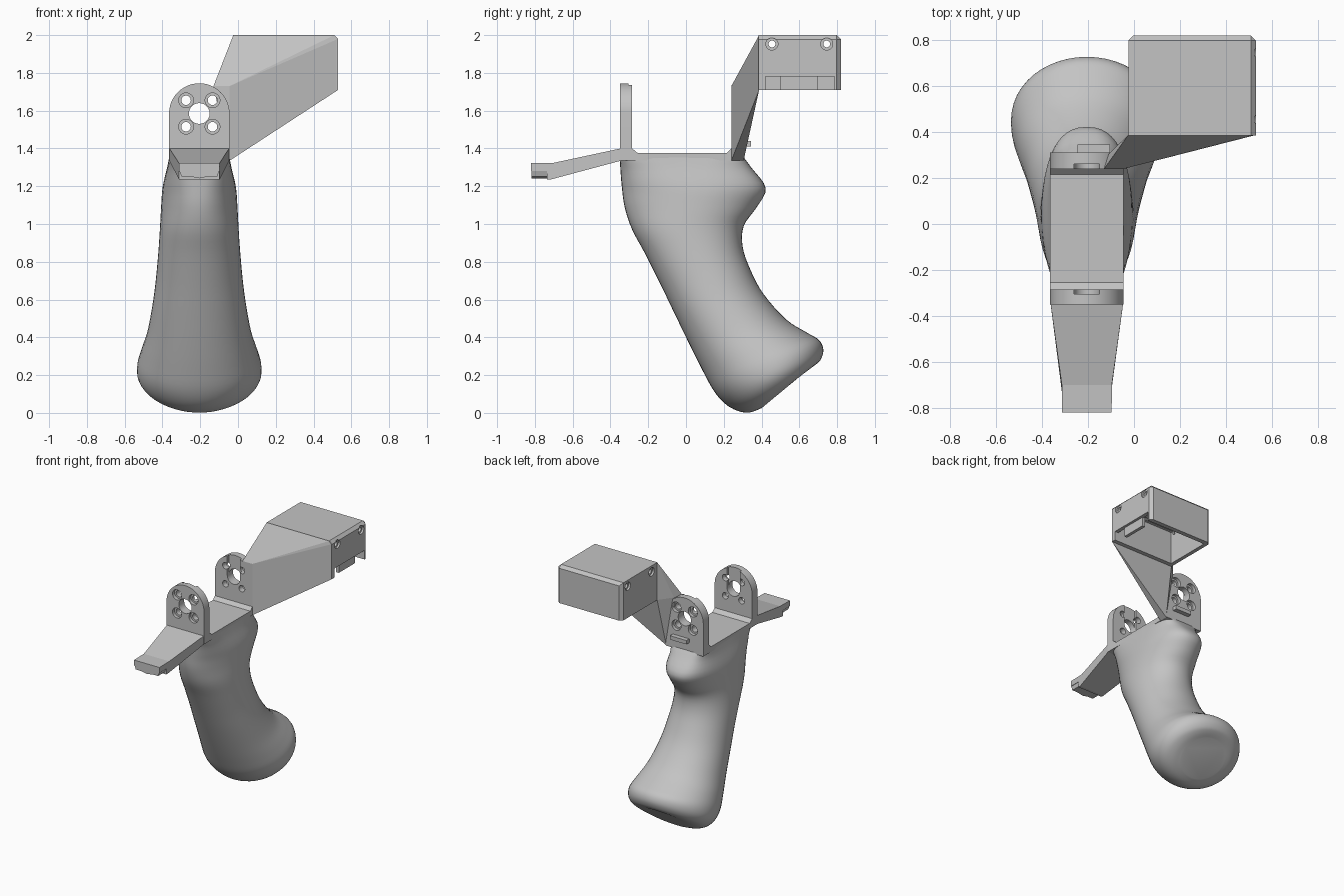
import bpy, bmesh, math
from mathutils import Vector

cube = bpy.data.objects.get("Cube")
if cube:
    bpy.data.objects.remove(cube, do_unlink=True)

CX = -0.205          # centre line of the grip
HUB_Z = 1.585        # height of the round mounting holes
PLATE_R = 0.16       # half width of the mount

grey = bpy.data.materials.new("plain_grey")
grey.use_nodes = True
grey.diffuse_color = (0.55, 0.55, 0.55, 1)
grey.node_tree.nodes["Principled BSDF"].inputs["Base Color"].default_value = (0.55, 0.55, 0.55, 1)


def finish(name, bm):
    bmesh.ops.recalc_face_normals(bm, faces=bm.faces)
    mesh = bpy.data.meshes.new(name)
    bm.to_mesh(mesh)
    bm.free()
    mesh.materials.append(grey)
    obj = bpy.data.objects.new(name, mesh)
    bpy.context.collection.objects.link(obj)
    return obj


def prism(name, pts, axis, a, b):
    """Extrude a profile along x (points are y, z) or y (points are x, z)."""
    def place(p, t):
        return (t, p[0], p[1]) if axis == "x" else (p[0], t, p[1])
    bm = bmesh.new()
    lo = [bm.verts.new(place(p, a)) for p in pts]
    hi = [bm.verts.new(place(p, b)) for p in pts]
    bm.faces.new(lo)
    bm.faces.new(hi)
    for i in range(len(pts)):
        j = (i + 1) % len(pts)
        bm.faces.new((lo[i], lo[j], hi[j], hi[i]))
    return finish(name, bm)


def box(name, x0, x1, y0, y1, z0, z1):
    return prism(name, [(y0, z0), (y1, z0), (y1, z1), (y0, z1)], "x", x0, x1)


def rod(name, u, z, r, axis, a, b):
    n = 28
    pts = [(u + r * math.cos(math.tau * i / n), z + r * math.sin(math.tau * i / n)) for i in range(n)]
    return prism(name, pts, axis, a, b)


def cut(obj, cutters):
    bpy.context.view_layer.objects.active = obj
    for c in cutters:
        c.hide_render = True
        mod = obj.modifiers.new("cut", "BOOLEAN")
        mod.operation, mod.solver, mod.object = "DIFFERENCE", "EXACT", c
        bpy.ops.object.modifier_apply(modifier=mod.name)
        bpy.data.objects.remove(c, do_unlink=True)


def smooth(obj, angle):
    bpy.ops.object.select_all(action="DESELECT")
    obj.select_set(True)
    bpy.context.view_layer.objects.active = obj
    bpy.ops.object.shade_smooth_by_angle(angle=math.radians(angle))


# Grip: tilted oval sections (front y, z, back y, z, half width, squareness)
sections = [
    (-0.350, 1.365, 0.300, 1.360, 0.158, 6),
    (-0.348, 1.300, 0.345, 1.300, 0.170, 3.4),
    (-0.340, 1.200, 0.422, 1.190, 0.194, 2.4),
    (-0.325, 1.090, 0.375, 1.090, 0.202, 2.1),
    (-0.285, 0.970, 0.306, 0.990, 0.208, 2.1),
    (-0.215, 0.840, 0.300, 0.880, 0.216, 2.1),
    (-0.130, 0.670, 0.340, 0.760, 0.229, 2.1),
    (-0.065, 0.535, 0.410, 0.630, 0.246, 2.1),
    (0.015, 0.370, 0.530, 0.495, 0.274, 2.1),
    (0.085, 0.230, 0.640, 0.425, 0.307, 2.1),
    (0.145, 0.120, 0.705, 0.385, 0.328, 2.1),
    (0.205, 0.050, 0.727, 0.335, 0.325, 2),
    (0.270, 0.012, 0.715, 0.285, 0.290, 2),
    (0.335, 0.002, 0.690, 0.258, 0.235, 2),
    (0.400, 0.025, 0.650, 0.232, 0.175, 2),
]


def spline(rows, steps):
    out = []
    for i in range(len(rows) - 1):
        p0, p1 = rows[max(i - 1, 0)], rows[i]
        p2, p3 = rows[i + 1], rows[min(i + 2, len(rows) - 1)]
        for s in range(steps):
            t = s / steps
            out.append([b + 0.5 * t * (c - a + t * (2 * a - 5 * b + 4 * c - d + t * (3 * (b - c) + d - a)))
                        for a, b, c, d in zip(p0, p1, p2, p3)])
    return out + [rows[-1]]


def power(v, n):
    return math.copysign(abs(v) ** (2 / n), v)


bm = bmesh.new()
SEG = 48
rings = []
for fy, fz, by, bz, w, n in spline(sections, 4):
    mid = Vector((CX, (fy + by) / 2, (fz + bz) / 2))
    half = Vector((0, (by - fy) / 2, (bz - fz) / 2))
    ring = []
    for k in range(SEG):
        a = math.tau * k / SEG
        p = mid + half * power(math.sin(a), n) + Vector((w * power(math.cos(a), n), 0, 0))
        p.z = max(p.z, 0)
        ring.append(bm.verts.new(p))
    rings.append(ring)
for r0, r1 in zip(rings, rings[1:]):
    for k in range(SEG):
        j = (k + 1) % SEG
        bm.faces.new((r0[k], r0[j], r1[j], r1[k]))
bm.faces.new(rings[0])
bm.faces.new(rings[-1])
smooth(finish("grip", bm), 40)

# Mount base with chamfers running into the two uprights
prism("mount_base", [(-0.35, 1.335), (-0.35, 1.40), (-0.285, 1.40), (-0.255, 1.375), (0.215, 1.375),
                     (0.24, 1.40), (0.305, 1.40), (0.305, 1.335)], "x", CX - PLATE_R, CX + PLATE_R)


# Uprights: arched plates with a hub hole, four counterbored holes and an inner slot
def upright(name, y_out, y_in):
    s = 1 if y_in > y_out else -1
    arch = [(CX - PLATE_R, 1.335), (CX + PLATE_R, 1.335)]
    arch += [(CX + PLATE_R * math.cos(math.pi * i / 24), HUB_Z + PLATE_R * math.sin(math.pi * i / 24))
             for i in range(25)]
    obj = prism(name, arch, "y", y_out, y_in)
    cutters = [rod("cutter", CX, HUB_Z, 0.055, "y", -0.6, 0.6)]
    for dx in (-0.07, 0.07):
        for dz in (-0.07, 0.07):
            cutters.append(rod("cutter", CX + dx, HUB_Z + dz, 0.025, "y", -0.6, 0.6))
            cutters.append(rod("cutter", CX + dx, HUB_Z + dz, 0.039, "y", y_out - s * 0.02, y_out + s * 0.025))
    ys = sorted((y_in - s * 0.02, y_in + s * 0.02))
    cutters.append(box("cutter", CX - 0.055, CX + 0.055, *ys, HUB_Z, 1.8))
    cut(obj, cutters)
    smooth(obj, 30)


upright("front_upright", -0.35, -0.285)
upright("rear_upright", 0.31, 0.24)
box("rear_ledge", CX - 0.04, CX + 0.10, 0.30, 0.345, 1.41, 1.44)

# Front lever, tapering towards the tip
lever = prism("front_lever", [(-0.345, 1.40), (-0.70, 1.324), (-0.82, 1.322), (-0.82, 1.28), (-0.735, 1.28),
                              (-0.735, 1.236), (-0.715, 1.236), (-0.345, 1.335)], "x", -1, 1)
for v in lever.data.vertices:
    t = min(1, (-0.345 - v.co.y) / 0.36)
    v.co.x = CX + v.co.x * (0.158 - 0.05 * t)

# Ridge with a shallow V under the lever tip
prism("lever_tip_ridge", [(CX - 0.108, 1.29), (CX - 0.095, 1.252), (CX - 0.05, 1.252), (CX, 1.242), (CX + 0.05, 1.252),
                          (CX + 0.095, 1.252), (CX + 0.108, 1.29)], "y", -0.818, -0.73)

# Housing: chamfered box, hollow and open below
X0, X1, Y0, Y1, Z0, Z1 = -0.025, 0.53, 0.385, 0.82, 1.71, 2.0
housing = box("housing", X0, X1, Y0, Y1, Z0, Z1)
bm = bmesh.new()
bm.from_mesh(housing.data)
edges = []
for e in bm.edges:
    m = (e.verts[0].co + e.verts[1].co) / 2
    back, top, end = m.y > Y1 - 0.01, m.z > Z1 - 0.01, m.x > X1 - 0.01
    if (back and top) or (back and end) or (top and end) or (back and m.x < X0 + 0.01):
        edges.append(e)
bmesh.ops.bevel(bm, geom=edges, offset=0.022, segments=1, affect="EDGES")
bm.to_mesh(housing.data)
bm.free()
cutters = [box("cutter", X0 + 0.03, X1 - 0.03, Y0 + 0.035, Y1 - 0.035, Z0 - 0.1, Z1 - 0.035),
           box("cutter", X1 - 0.06, X1 + 0.1, Y0 + 0.035, Y1 - 0.035, Z0 - 0.1, 1.78)]
for y in (0.455, 0.745):
    cutters.append(rod("cutter", y, 1.953, 0.018, "x", X0 - 0.1, X1 + 0.1))
    for x in (X0, X1):
        cutters.append(rod("cutter", y, 1.953, 0.032, "x", x - 0.015, x + 0.015))
cut(housing, cutters)
smooth(housing, 30)

# Raised tab filling the middle of the end notch, set back from the face
box("housing_end_tab", X1 - 0.045, X1 - 0.02, 0.50, 0.70, Z0, 1.80)

# Arm: solid wedge from the rear upright's edge to the housing
root = [(-0.13, 0.24, 1.73), (-0.045, 0.24, 1.73), (-0.045, 0.24, 1.335),
        (-0.045, 0.305, 1.335), (-0.05, 0.305, 1.62), (-0.11, 0.305, 1.72)]
face = [(x, Y0 + 0.002, z) for x in (X0, X1) for z in (Z0, Z1)]
face = [(x - 0.02 if x == X1 and z == Z1 else x, y, z) for x, y, z in face] + [(X1, Y0 + 0.002, Z1 - 0.02)]
bm = bmesh.new()
for p in root + face:
    bm.verts.new(p)
hull = bmesh.ops.convex_hull(bm, input=bm.verts)
bmesh.ops.delete(bm, geom=[v for v in bm.verts if not v.link_faces], context="VERTS")
finish("side_arm", bm)
